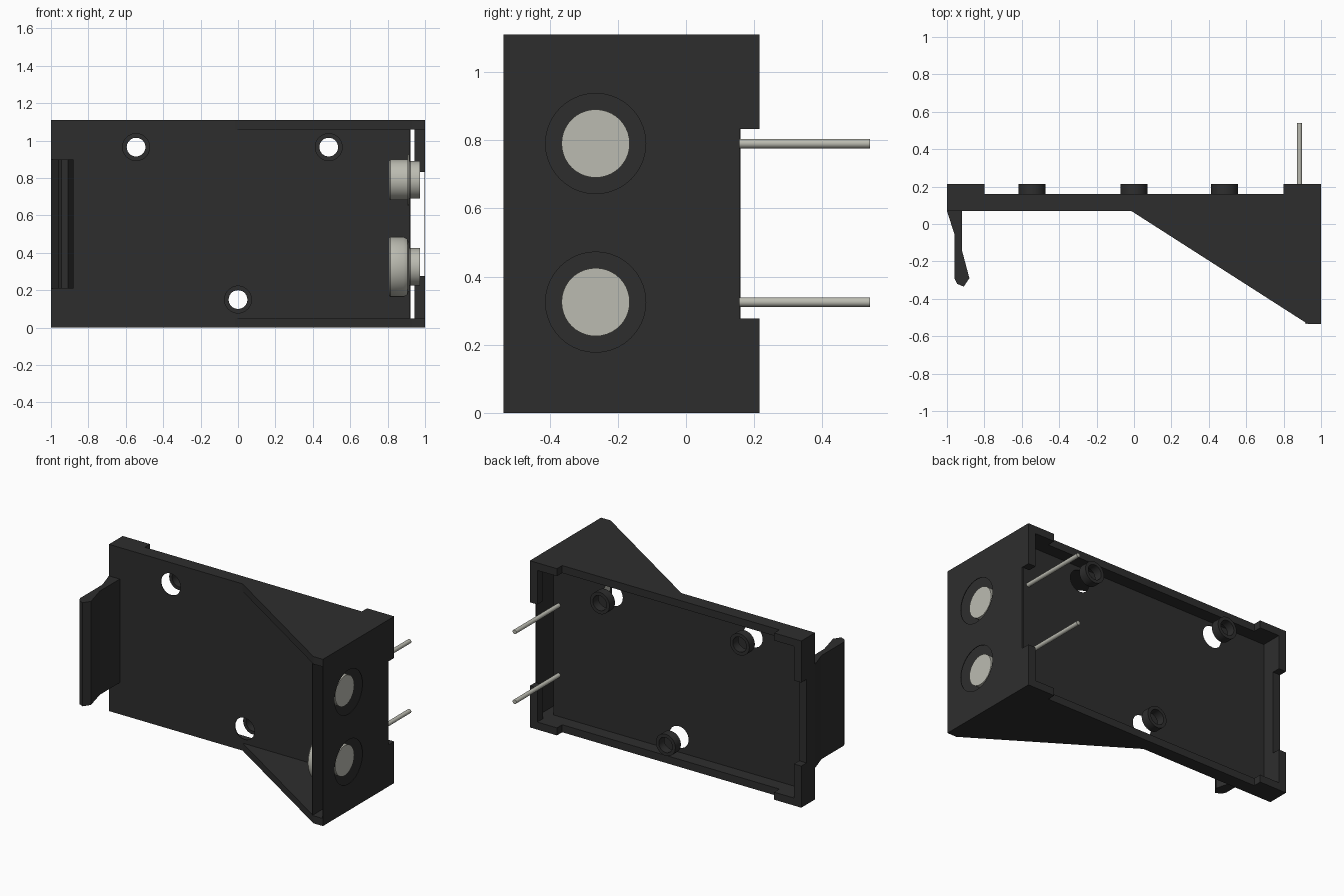
import bpy, bmesh, math
from mathutils import Matrix, Vector

if "Cube" in bpy.data.objects:
    bpy.data.objects.remove(bpy.data.objects["Cube"])


def material(name, color):
    m = bpy.data.materials.new(name)
    m.use_nodes = True
    m.diffuse_color = color
    m.node_tree.nodes["Principled BSDF"].inputs["Base Color"].default_value = color
    return m


plastic = material("black plastic", (0.027, 0.027, 0.027, 1))
metal = material("dull nickel", (0.5, 0.5, 0.44, 1))


def finish(name, bm, mat, smooth=False):
    bmesh.ops.recalc_face_normals(bm, faces=bm.faces)
    mesh = bpy.data.meshes.new(name)
    bm.to_mesh(mesh)
    bm.free()
    mesh.materials.append(mat)
    ob = bpy.data.objects.new(name, mesh)
    bpy.context.collection.objects.link(ob)
    if smooth:
        bpy.ops.object.select_all(action="DESELECT")
        ob.select_set(True)
        bpy.context.view_layer.objects.active = ob
        bpy.ops.object.shade_smooth_by_angle(angle=math.radians(35))
    return ob


def prism(name, outline, z0, z1):
    """Plan outline raised from z0 to z1."""
    bm = bmesh.new()
    face = bm.faces.new([bm.verts.new((x, y, z0)) for x, y in outline])
    up = bmesh.ops.extrude_face_region(bm, geom=[face])["geom"]
    bmesh.ops.translate(bm, vec=(0, 0, z1 - z0),
                        verts=[v for v in up if isinstance(v, bmesh.types.BMVert)])
    return finish(name, bm, plastic)


def box(name, x0, x1, y0, y1, z0, z1):
    return prism(name, [(x0, y0), (x1, y0), (x1, y1), (x0, y1)], z0, z1)


def lathe(name, profile, origin, axis, mat, closed=False, steps=40):
    """Spin (distance along axis, radius) points about an axis through origin."""
    axis = Vector(axis)
    bm = bmesh.new()
    vs = [bm.verts.new((r, 0, d)) for d, r in profile]
    pairs = list(zip(vs, vs[1:])) + ([(vs[-1], vs[0])] if closed else [])
    edges = [bm.edges.new(p) for p in pairs]
    bmesh.ops.spin(bm, geom=vs + edges, cent=(0, 0, 0), axis=(0, 0, 1),
                   angle=math.tau, steps=steps)
    bmesh.ops.remove_doubles(bm, verts=bm.verts, dist=0.0005)
    turn = Vector((0, 0, 1)).rotation_difference(axis).to_matrix().to_4x4()
    bm.transform(Matrix.Translation(origin) @ turn)
    return finish(name, bm, mat, True)


def drill(target, centers, axis, radius):
    """Cut round holes right through a sheet."""
    for c in centers:
        cutter = lathe("cutter", [(-.1, 0), (-.1, radius), (.1, radius), (.1, 0)],
                       c, axis, plastic)
        mod = target.modifiers.new("hole", "BOOLEAN")
        mod.solver = "EXACT"
        mod.object = cutter
        bpy.context.view_layer.update()
        graph = bpy.context.evaluated_depsgraph_get()
        mesh = bpy.data.meshes.new_from_object(target.evaluated_get(graph))
        target.modifiers.clear()
        target.data = mesh
        bpy.data.objects.remove(cutter)
    for p in target.data.polygons:
        p.use_smooth = False


H, T = 1.11, 0.05                      # height and rim thickness
SCREWS = [(-0.545, 0.965), (0.485, 0.965), (0, 0.15)]
CONTACTS = {"upper": 0.79, "lower": 0.325}

# Back panel with screw holes
panel = box("back_panel", -1, 0.92, 0.07, 0.075, 0, H)
drill(panel, [(x, 0.07, z) for x, z in SCREWS], (0, 1, 0), 0.072)

# Side rims that widen into sloping gussets
side = [(-1, 0.07), (-0.015, 0.07), (0.93, -0.535), (1, -0.535), (1, 0.16), (-1, 0.16)]
prism("bottom_gusset", side, 0, T)
prism("top_gusset", side, H - T, H)
box("clip_end_rim", -1, -0.945, 0.07, 0.16, T, H - T)

# Hollow contact wall: an inner and an outer skin
inner = box("inner_wall", 0.918, 0.922, -0.535, 0.075, T, H - T)
drill(inner, [(0.92, -0.265, z) for z in CONTACTS.values()], (1, 0, 0), 0.1)
outer = box("outer_wall", 0.996, 1, -0.535, 0.157, T, H - T)
drill(outer, [(1, -0.265, z) for z in CONTACTS.values()], (1, 0, 0), 0.147)

# L-shaped corner feet
for s, end in ((-1, "clip"), (1, "contact")):
    for low, level in ((True, "bottom"), (False, "top")):
        def span(a, b):
            return (a, b) if low else (H - b, H - a)
        xs = sorted((s * 0.8, s))
        box(f"{level}_{end}_foot", *xs, 0.157, 0.215, *span(0, T))
        xs = sorted((s * 0.945, s))
        box(f"{level}_{end}_foot_leg", *xs, 0.157, 0.215, *span(T, 0.277))

# Screw bosses behind the panel
for i, (x, z) in enumerate(SCREWS):
    lathe(f"screw_boss_{i + 1}", [(0.157, 0.05), (0.157, 0.072), (0.215, 0.072), (0.215, 0.05)],
          (x, 0, z), (0, 1, 0), plastic, closed=True)

# Spring clip
prism("spring_clip", [(-1, 0.07), (-0.96, -0.055), (-0.96, -0.29), (-0.945, -0.32),
                      (-0.91, -0.335), (-0.88, -0.29), (-0.92, -0.14), (-0.92, 0.07)], 0.21, 0.9)

# Snap contacts
lathe("upper_contact", [(0.807, 0), (0.807, 0.1), (0.815, 0.109), (0.905, 0.109), (0.905, 0.136),
                        (0.914, 0.136), (0.914, 0.1), (0.972, 0.1), (0.972, 0)],
      (0, -0.265, CONTACTS["upper"]), (1, 0, 0), metal)
lathe("lower_contact", [(0.807, 0), (0.807, 0.155), (0.815, 0.161), (0.885, 0.161), (0.905, 0.15),
                        (0.914, 0.13), (0.914, 0.1), (0.972, 0.1), (0.972, 0)],
      (0, -0.265, CONTACTS["lower"]), (1, 0, 0), metal)

# Solder pins
for level, z in CONTACTS.items():
    lathe(f"{level}_pin", [(0.076, 0), (0.076, 0.014), (0.54, 0.014), (0.54, 0)],
          (0.885, 0, z), (0, 1, 0), metal, steps=20)
